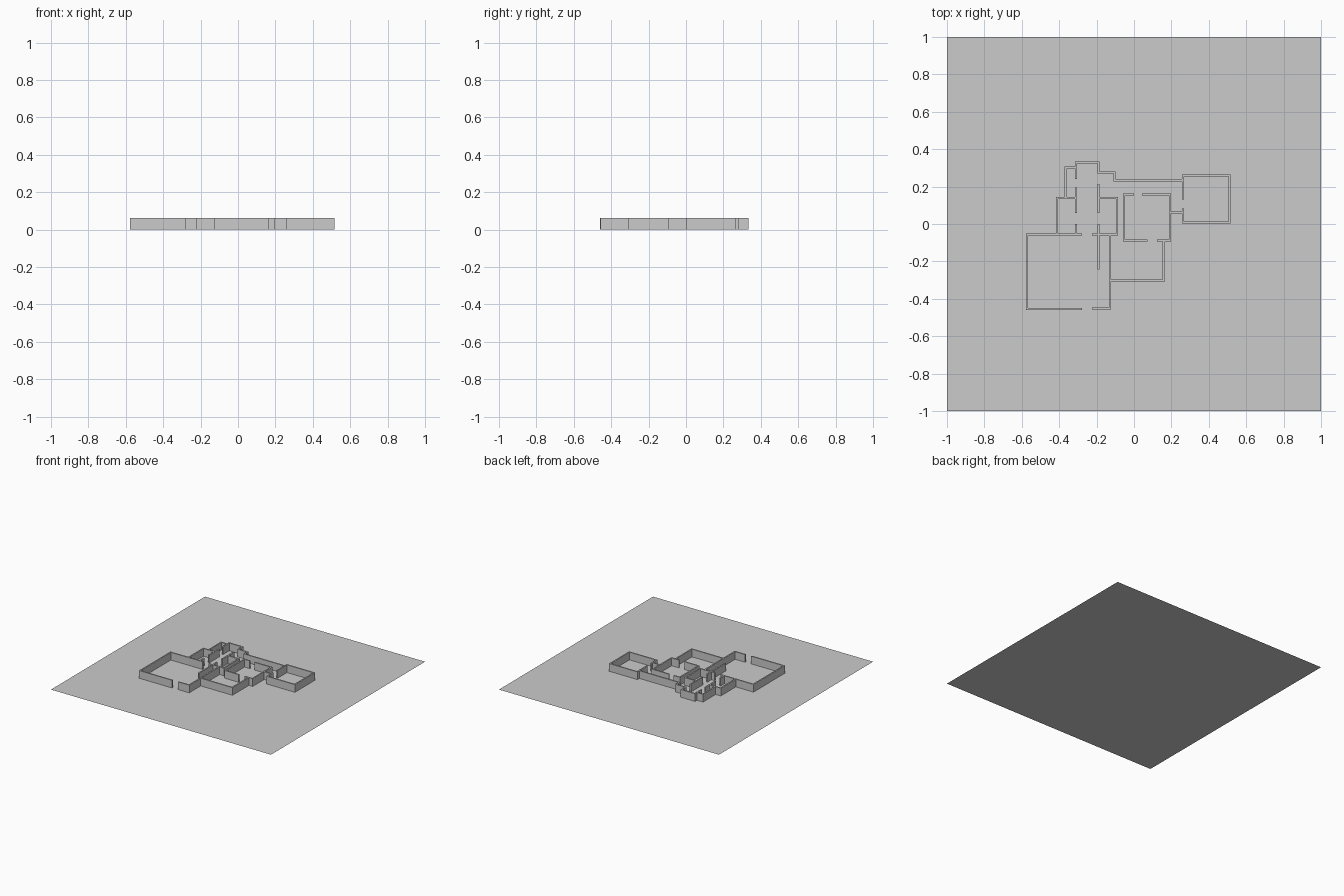
import bpy, bmesh
from mathutils import Vector

if "Cube" in bpy.data.objects:
    bpy.data.objects.remove(bpy.data.objects["Cube"])

HEIGHT = 0.063


def offsets(path, t):
    """Left and right mitred outlines of a centre-line path."""
    pts = [Vector(p) for p in path]
    dirs = [(b - a).normalized() for a, b in zip(pts, pts[1:])]
    left, right = [], []
    for i, p in enumerate(pts):
        d0, d1 = dirs[max(i - 1, 0)], dirs[min(i, len(dirs) - 1)]
        n0, n1 = Vector((-d0.y, d0.x)), Vector((-d1.y, d1.x))
        m = (n0 + n1) / (1 + n0.dot(n1)) * t / 2
        left.append(p + m)
        right.append(p - m)
    return left, right


def walls(name, paths, t=0.011):
    """Upright walls of even thickness along each path."""
    bm = bmesh.new()
    for path in paths:
        left, right = offsets(path, t)
        rings = []
        for l, r in zip(left, right):
            rings.append([bm.verts.new((q.x, q.y, z)) for q, z in
                          ((l, 0), (l, HEIGHT), (r, HEIGHT), (r, 0))])
        for a, b in zip(rings, rings[1:]):
            for k in range(3):
                bm.faces.new((a[k], a[k + 1], b[k + 1], b[k]))
        bm.faces.new(rings[0])
        bm.faces.new(rings[-1])
    bmesh.ops.recalc_face_normals(bm, faces=bm.faces)
    mesh = bpy.data.meshes.new(name)
    bm.to_mesh(mesh)
    bm.free()
    bpy.context.collection.objects.link(bpy.data.objects.new(name, mesh))


# Flat ground sheet
bpy.ops.mesh.primitive_plane_add(size=2)
bpy.context.object.name = "ground"

# Large front-left room with doorways front and back
walls("large_room_walls", [
    [(-0.278, -0.056), (-0.573, -0.056), (-0.573, -0.454), (-0.278, -0.454)],
    [(-0.225, -0.451), (-0.129, -0.451), (-0.129, -0.061)],
])

# Small rooms either side of the hallway
walls("hall_left_walls", [
    [(-0.412, -0.051), (-0.412, 0.139), (-0.315, 0.139)],
    [(-0.31, 0.195), (-0.31, 0.06)],
    [(-0.31, 0.0), (-0.31, -0.051)],
    [(-0.365, 0.144), (-0.365, 0.303), (-0.315, 0.303)],
])
walls("hall_right_walls", [
    [(-0.19, 0.215), (-0.19, 0.06)],
    [(-0.185, 0.139), (-0.09, 0.139), (-0.09, -0.057), (-0.225, -0.057)],
    [(-0.19, 0.0), (-0.19, -0.242)],
])

# Stepped back wall running across to the right room
walls("back_wall", [
    [(-0.31, 0.24), (-0.31, 0.328), (-0.19, 0.328), (-0.19, 0.275),
     (-0.105, 0.275), (-0.105, 0.234), (0.256, 0.234)],
])

# Central room with doorways front and back
walls("central_room_walls", [
    [(0.0, 0.157), (-0.053, 0.157), (-0.053, -0.088), (0.072, -0.088)],
    [(0.042, 0.157), (0.193, 0.157), (0.193, -0.088), (0.123, -0.088)],
])

# Right room with a doorway on its left, and the passage wall
walls("right_room_walls", [
    [(0.262, 0.132), (0.262, 0.259), (0.51, 0.259),
     (0.51, 0.008), (0.262, 0.008), (0.262, 0.082)],
    [(0.198, 0.062), (0.257, 0.062)],
])

# Front wing
walls("front_wing_wall", [
    [(-0.124, -0.302), (0.159, -0.302), (0.159, -0.093)],
])
